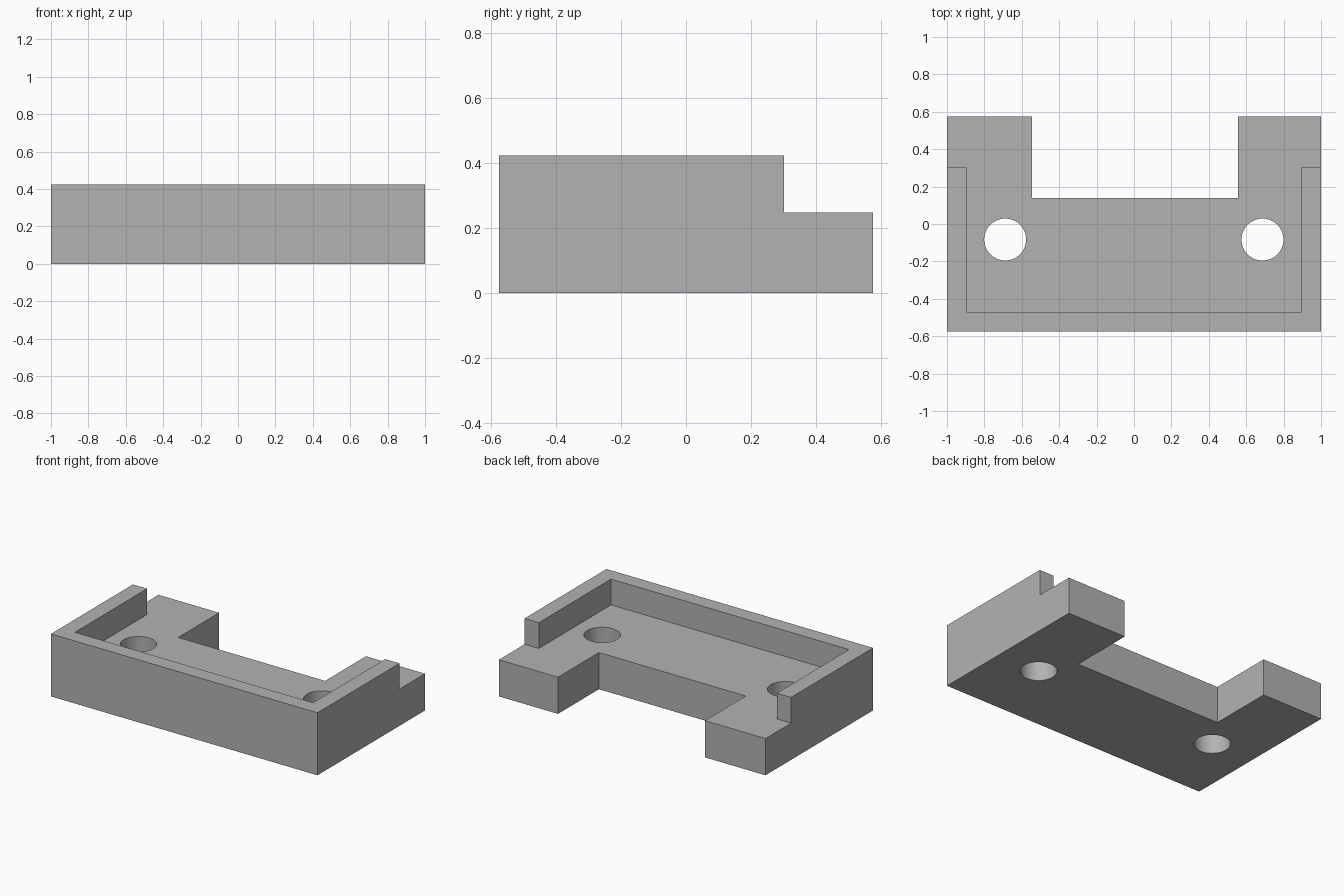
import bpy
import bmesh
import math

cube = bpy.data.objects.get("Cube")
if cube:
    bpy.data.objects.remove(cube, do_unlink=True)

HALF_X, HALF_Y = 1.0, 0.576
FLOOR, TOP = 0.249, 0.424        # plate thickness, rim height
INNER_X, INNER_Y = 0.893, -0.472  # inside faces of the rim
RIM_END = 0.302                  # where the side rims stop
NOTCH_LEFT, NOTCH_RIGHT, NOTCH_Y = 0.557, -0.545, 0.138

grey = bpy.data.materials.new("plain grey")
grey.use_nodes = True
colour = (0.45, 0.45, 0.45, 1.0)
grey.diffuse_color = colour
grey.node_tree.nodes["Principled BSDF"].inputs["Base Color"].default_value = colour


def prism(name, outline, z0, z1):
    """Extrude a counter-clockwise outline from z0 to z1."""
    bm = bmesh.new()
    base = bm.faces.new([bm.verts.new((x, y, z0)) for x, y in outline])
    up = bmesh.ops.extrude_face_region(bm, geom=[base], use_keep_orig=True)
    for v in up["geom"]:
        if isinstance(v, bmesh.types.BMVert):
            v.co.z = z1
    bmesh.ops.recalc_face_normals(bm, faces=bm.faces)
    mesh = bpy.data.meshes.new(name)
    bm.to_mesh(mesh)
    bm.free()
    mesh.materials.append(grey)
    obj = bpy.data.objects.new(name, mesh)
    bpy.context.collection.objects.link(obj)
    return obj


def cut(target, cutter):
    """Subtract the cutter from the target, then discard it."""
    cutter.hide_render = True
    mod = target.modifiers.new("cut", 'BOOLEAN')
    mod.operation = 'DIFFERENCE'
    mod.solver = 'EXACT'
    mod.object = cutter
    bpy.context.view_layer.objects.active = target
    bpy.ops.object.modifier_apply(modifier=mod.name)
    bpy.data.objects.remove(cutter, do_unlink=True)


# U-shaped block with two rear arms
bracket = prism("mounting_bracket", [
    (-HALF_X, -HALF_Y), (HALF_X, -HALF_Y), (HALF_X, HALF_Y),
    (NOTCH_LEFT, HALF_Y), (NOTCH_LEFT, NOTCH_Y),
    (NOTCH_RIGHT, NOTCH_Y), (NOTCH_RIGHT, HALF_Y), (-HALF_X, HALF_Y)], 0, TOP)

# Recess that leaves the rim at the front and sides, and low arm ends
cut(bracket, prism("recess_cutter", [
    (-INNER_X, INNER_Y), (INNER_X, INNER_Y), (INNER_X, RIM_END),
    (2, RIM_END), (2, 1), (-2, 1), (-2, RIM_END),
    (-INNER_X, RIM_END)], FLOOR, 1))

# Two round bolt holes
for x in (-0.689, 0.687):
    circle = [(x + 0.112 * math.cos(a), -0.083 + 0.112 * math.sin(a))
              for a in (math.tau * i / 64 for i in range(64))]
    cut(bracket, prism("bolt_hole_cutter", circle, -1, 1))

bpy.ops.object.select_all(action='DESELECT')
bracket.select_set(True)
bpy.context.view_layer.objects.active = bracket
bpy.ops.object.shade_smooth_by_angle(angle=math.radians(30))
